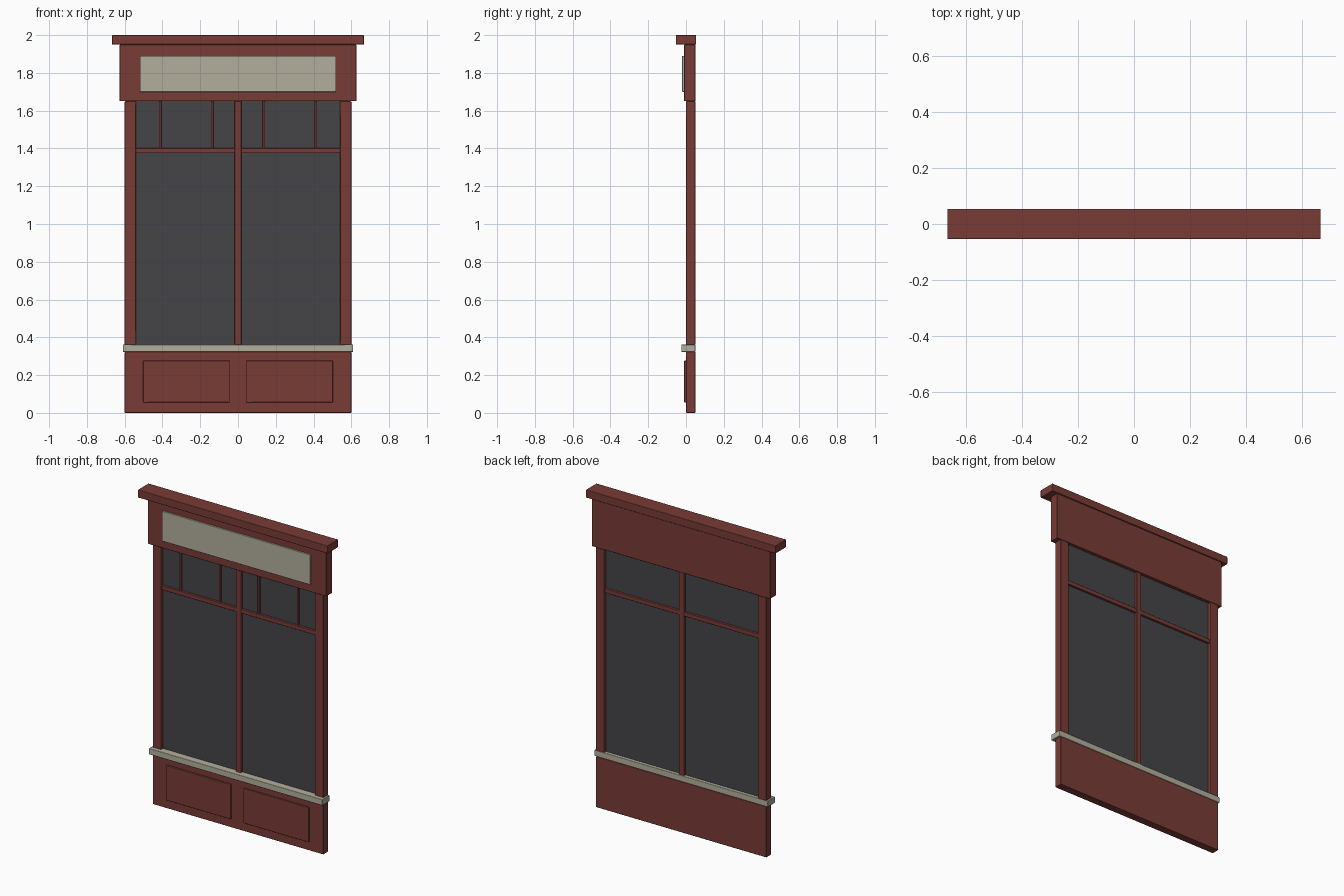
import bpy
import bmesh
import math

if "Cube" in bpy.data.objects:
    bpy.data.objects.remove(bpy.data.objects["Cube"])


def material(name, rgb):
    m = bpy.data.materials.new(name)
    m.diffuse_color = (*rgb, 1.0)
    m.use_nodes = True
    m.node_tree.nodes["Principled BSDF"].inputs["Base Color"].default_value = m.diffuse_color
    return m


RED = material("dark red paint", (0.19, 0.045, 0.037))
STONE = material("pale stone", (0.45, 0.43, 0.34))
GLASS = material("dark glass", (0.060, 0.059, 0.066))


def box(name, x, y, z, mat, bevel=0.004):
    """Box from (min, max) ranges, with a small rounded edge."""
    bm = bmesh.new()
    bmesh.ops.create_cube(bm, size=1.0)
    for v in bm.verts:
        v.co = [r[0] if c < 0 else r[1] for c, r in zip(v.co, (x, y, z))]
    me = bpy.data.meshes.new(name)
    bm.to_mesh(me)
    bm.free()
    me.materials.append(mat)
    ob = bpy.data.objects.new(name, me)
    bpy.context.collection.objects.link(ob)
    if bevel:
        mod = ob.modifiers.new("soft edges", "BEVEL")
        mod.width = bevel
        mod.segments = 2
        mod.harden_normals = True
        for p in me.polygons:
            p.use_smooth = True
    return ob


def pair(name, x, y, z, mat, bevel=0.004):
    """Same box on the right and mirrored on the left."""
    box(name + "_right", x, y, z, mat, bevel)
    box(name + "_left", (-x[1], -x[0]), y, z, mat, bevel)


# Head of the window: cornice, fascia board and blank sign panel
box("cornice", (-0.667, 0.667), (-0.054, 0.054), (1.95, 2.0), RED)
box("fascia", (-0.627, 0.627), (-0.01, 0.05), (1.65, 1.95), RED)
box("sign_panel", (-0.52, 0.52), (-0.02, -0.005), (1.70, 1.89), STONE, 0.002)

# Side posts, centre mullion and transom bar
pair("side_post", (0.54, 0.60), (0.0, 0.05), (0.36, 1.65), RED)
box("mullion", (-0.018, 0.018), (0.004, 0.046), (0.36, 1.65), RED, 0.003)
pair("transom_bar", (0.016, 0.542), (0.006, 0.044), (1.375, 1.402), RED, 0.003)

# Glass and the thin glazing bars on the front of the upper lights
box("glass", (-0.545, 0.545), (0.02, 0.03), (0.355, 1.655), GLASS, 0)
for i, cx in enumerate((0.137, 0.412)):
    pair(f"glazing_bar_{i + 1}", (cx - 0.006, cx + 0.006), (0.01, 0.022),
         (1.40, 1.65), RED, 0.0015)

# Sill and the panelled base below it
box("sill", (-0.61, 0.61), (-0.025, 0.05), (0.323, 0.362), STONE)
box("stall_riser", (-0.60, 0.60), (0.0, 0.05), (0.0, 0.323), RED)
pair("riser_panel", (0.044, 0.502), (-0.01, 0.005), (0.055, 0.277), RED)
